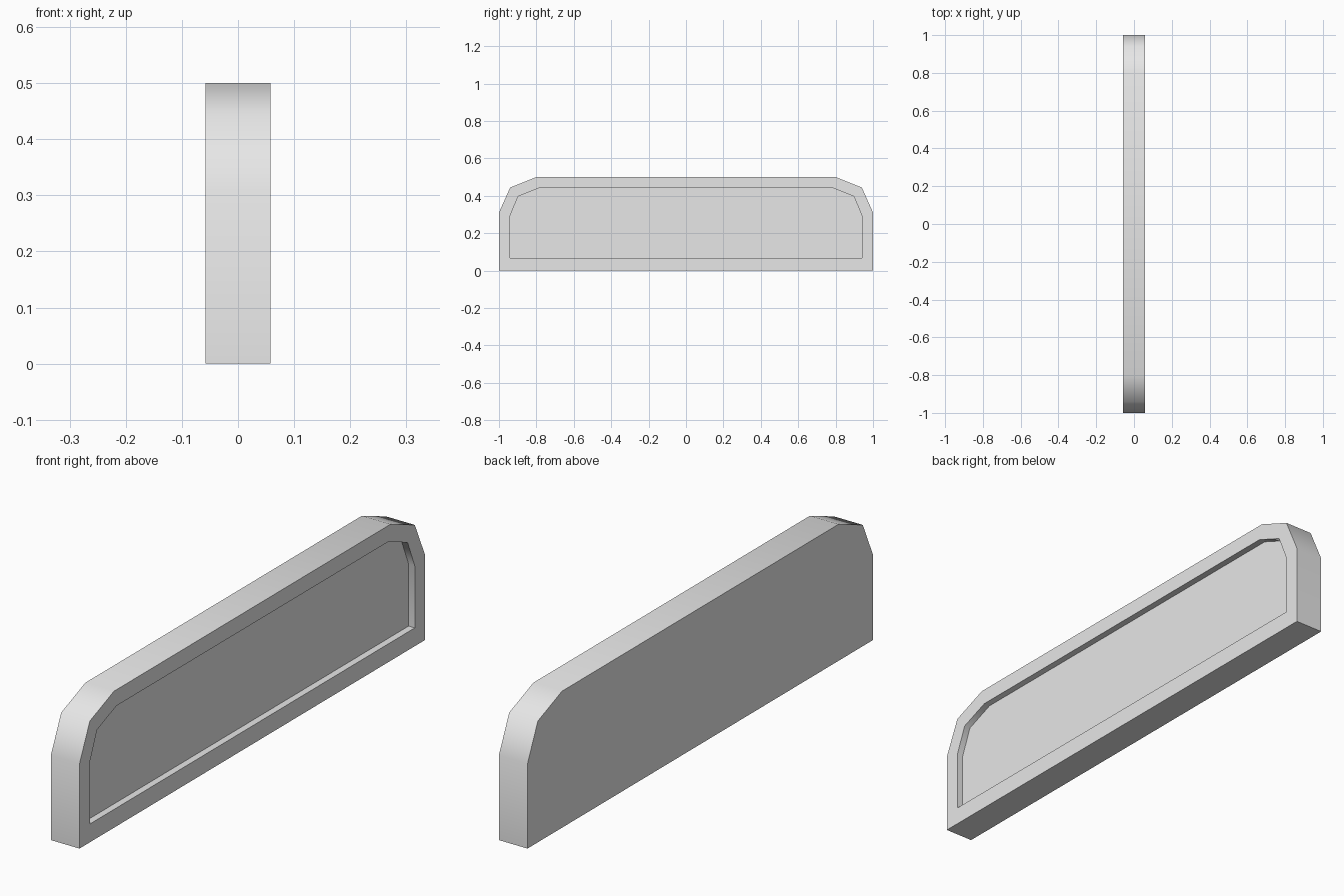
import bpy
import bmesh
import math

cube = bpy.data.objects.get("Cube")
if cube:
    bpy.data.objects.remove(cube, do_unlink=True)

HALF_THICKNESS = 0.058
RECESS_DEPTH = 0.025

# One half of each outline (y, z), from the bottom corner up
OUTER = [(1, 0), (1, 0.31), (0.94, 0.444), (0.8, 0.5)]
INNER = [(0.94, 0.067), (0.94, 0.294), (0.898, 0.396), (0.786, 0.441)]


def ring(bm, half, x):
    """Closed outline mirrored across y = 0, at depth x."""
    outline = half + [(-y, z) for y, z in reversed(half)]
    return [bm.verts.new((x, y, z)) for y, z in outline]


def bridge(bm, a, b):
    """Quads between two matching outlines."""
    n = len(a)
    for i in range(n):
        j = (i + 1) % n
        bm.faces.new((a[i], a[j], b[j], b[i]))


# Light grey surface
grey = bpy.data.materials.new("light_grey")
grey.use_nodes = True
colour = (0.8, 0.8, 0.8, 1)
grey.diffuse_color = colour
grey.node_tree.nodes["Principled BSDF"].inputs["Base Color"].default_value = colour

# Panel: flat back, side wall, raised rim, recess wall and recess floor
bm = bmesh.new()
back = ring(bm, OUTER, -HALF_THICKNESS)
front = ring(bm, OUTER, HALF_THICKNESS)
lip = ring(bm, INNER, HALF_THICKNESS)
floor = ring(bm, INNER, HALF_THICKNESS - RECESS_DEPTH)
bm.faces.new(back)
bridge(bm, back, front)
bridge(bm, front, lip)
bridge(bm, lip, floor)
bm.faces.new(floor)
bmesh.ops.recalc_face_normals(bm, faces=bm.faces)

mesh = bpy.data.meshes.new("recessed_panel")
bm.to_mesh(mesh)
bm.free()
mesh.materials.append(grey)
panel = bpy.data.objects.new("recessed_panel", mesh)
bpy.context.collection.objects.link(panel)

# Soft shading around the chamfered corners, crisp edges elsewhere
bpy.ops.object.select_all(action="DESELECT")
panel.select_set(True)
bpy.context.view_layer.objects.active = panel
bpy.ops.object.shade_smooth_by_angle(angle=math.radians(50))
